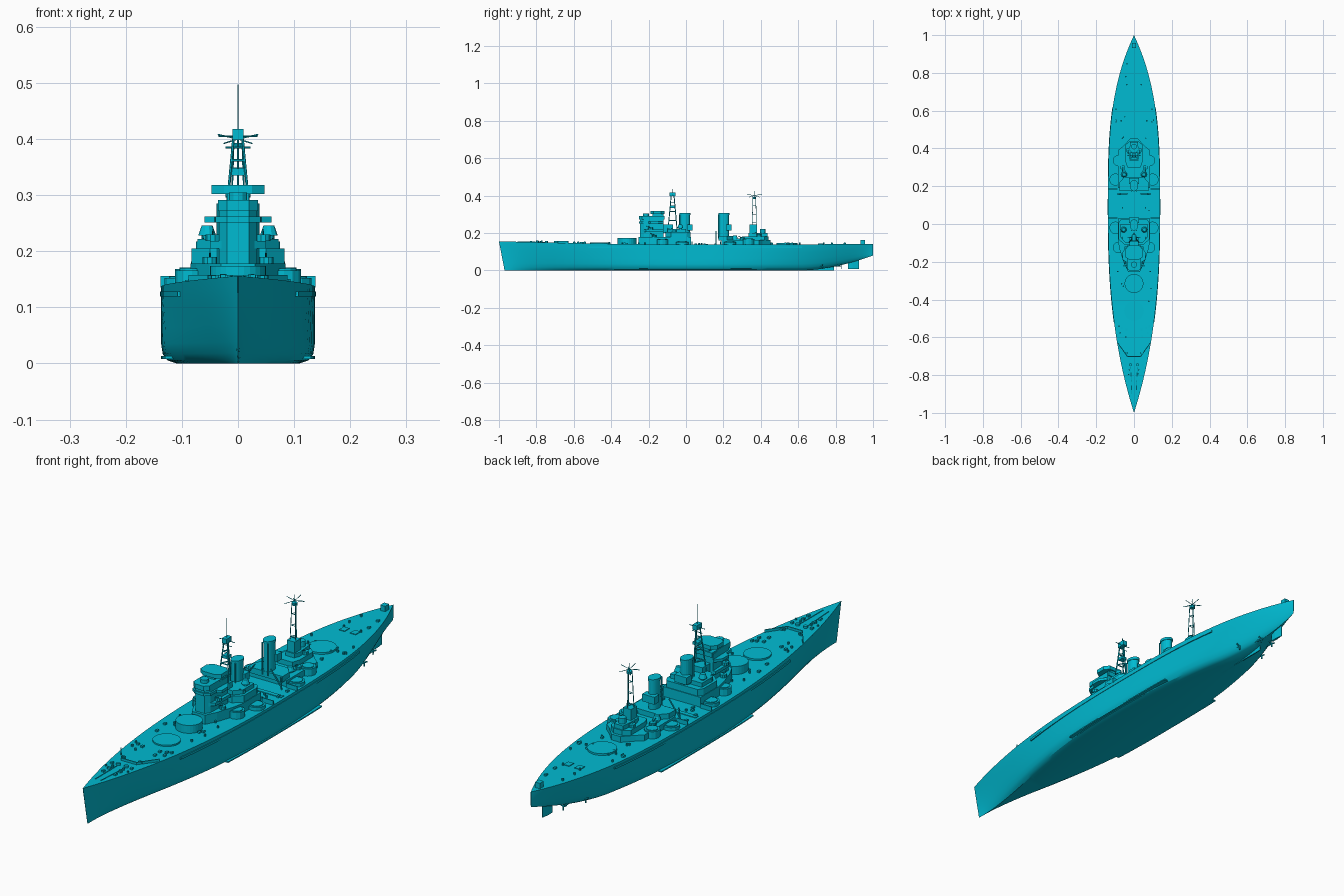
import bpy, bmesh, math, random
from mathutils import Vector

random.seed(4)
PAINT = bpy.data.materials.new("cyan_paint")
PAINT.diffuse_color = (0.0, 0.5, 0.65, 1)


def finish(name, bm, smooth=False):
    bmesh.ops.recalc_face_normals(bm, faces=bm.faces)
    me = bpy.data.meshes.new(name)
    bm.to_mesh(me)
    bm.free()
    me.materials.append(PAINT)
    ob = bpy.data.objects.new(name, me)
    bpy.context.collection.objects.link(ob)
    if smooth:
        bpy.context.view_layer.objects.active = ob
        ob.select_set(True)
        bpy.ops.object.shade_smooth_by_angle(angle=math.radians(30))
        ob.select_set(False)
    return ob


def prism(name, pts, z0, z1, taper=1.0):
    """Extrude a plan outline upwards; taper scales the top about its middle."""
    bm = bmesh.new()
    n = len(pts)
    cx, cy = sum(p[0] for p in pts) / n, sum(p[1] for p in pts) / n
    lo = [bm.verts.new((x, y, z0)) for x, y in pts]
    hi = [bm.verts.new((cx + (x - cx) * taper, cy + (y - cy) * taper, z1)) for x, y in pts]
    bm.faces.new(lo)
    bm.faces.new(hi)
    for i in range(n):
        j = (i + 1) % n
        bm.faces.new((lo[i], lo[j], hi[j], hi[i]))
    return finish(name, bm)


def house(name, half, z0, z1, taper=1.0):
    """Symmetric deckhouse from its starboard outline."""
    pts = half + [(-x, y) for x, y in reversed(half) if x > 0]
    return prism(name, pts, z0, z1, taper)


def box(name, x, y, z, sx, sy, sz):
    """Box resting on z."""
    a, b = sx / 2, sy / 2
    return prism(name, [(x - a, y - b), (x + a, y - b), (x + a, y + b), (x - a, y + b)], z, z + sz)


def drum(name, x, y, z0, z1, r, n=16, ry=None, taper=1.0):
    ry = ry or r
    return prism(name, [(x + r * math.cos(math.tau * i / n), y + ry * math.sin(math.tau * i / n))
                        for i in range(n)], z0, z1, taper)


def rods(name, segs, r=0.0015, n=6):
    """Thin bars between point pairs, in one object."""
    bm = bmesh.new()
    for a, b in segs:
        a, b = Vector(a), Vector(b)
        d = b - a
        m = d.to_track_quat('Z', 'Y').to_matrix().to_4x4()
        m.translation = (a + b) / 2
        bmesh.ops.create_cone(bm, cap_ends=True, segments=n, radius1=r, radius2=r,
                              depth=d.length, matrix=m)
    return finish(name, bm)


def beam(y):
    u = (0.08 - y) / 1.08 if y < 0.08 else (y - 0.08) / 0.92
    return max(0.0005, 0.137 * (1 - min(1, u) ** (2.5 if y < 0.08 else 3.2)))


def deck(y):
    return 0.138 + (0.018 * (-y) ** 1.5 if y < 0 else 0.003 * y)


def keel(y):
    t = max(0, (y - 0.62) / 0.38)
    return 0.08 * t ** 1.7


# Hull: lofted sections blending a full midship shape into fine ends
F = [0, 0.04, 0.12, 0.25, 0.45, 0.7, 0.88, 1]
FULL = [0.80, 0.92, 0.98, 1, 1, 1, 1, 1]
FINE = [0.03, 0.12, 0.26, 0.42, 0.6, 0.82, 0.94, 1]
bm = bmesh.new()
prev = None
N = 56
for i in range(N + 1):
    y = -math.cos(math.pi * i / N)
    full = max(0, 1 - (abs(y - 0.02) / 0.98) ** 2.2)
    side = []
    for f, a, b in zip(F, FULL, FINE):
        z = keel(y) + (deck(y) - keel(y)) * f
        rake = 0.03 * (1 - f) * max(0, (-y - 0.6) / 0.4)
        side.append((beam(y) * (a * full + b * (1 - full)), y + rake, z))
    ring = [bm.verts.new((-x, yy, z)) for x, yy, z in reversed(side)]
    ring += [bm.verts.new(p) for p in side]
    if prev:
        for k in range(len(ring)):
            m = (k + 1) % len(ring)
            bm.faces.new((prev[k], prev[m], ring[m], ring[k]))
    else:
        bm.faces.new(ring)
    prev = ring
bm.faces.new(prev)
finish("hull", bm, True)

# Armour belt ledge and bilge keel on each side
for s, tag in ((1, "starboard"), (-1, "port")):
    for nm, y0, y1, z0, z1, off in (("belt", -0.52, 0.62, 0.119, 0.128, 0.002),
                                    ("bilge_keel", -0.25, 0.35, 0.008, 0.013, 0.0)):
        ys = [y0 + (y1 - y0) * i / 20 for i in range(21)]
        prism(nm + "_" + tag, [(s * (beam(y) + off), y) for y in ys] +
              [(s * (beam(y) - 0.02), y) for y in reversed(ys)], z0, z1)

# Rudder, skeg, shafts and propellers
house("skeg", [(0.004, 0.55), (0.002, 0.79)], 0, 0.03)
house("rudder", [(0.004, 0.865), (0.005, 0.89), (0.001, 0.925)], 0.008, 0.06)
for s in (1, -1):
    for x, ye in ((0.028, 0.83), (0.058, 0.73)):
        rods("shaft", [((s * x, ye - 0.18, 0.028), (s * x, ye, 0.024)),
                       ((s * x, ye - 0.02, 0.024), (s * x * 0.8, ye - 0.02, 0.06))], 0.003)
        rods("propeller", [((s * x + 0.015 * math.cos(a), ye, 0.024 + 0.015 * math.sin(a)),
                            (s * x, ye, 0.024)) for a in (0.5, 2.6, 4.7)], 0.003)

# Main gun barbettes
drum("barbette_a", 0, -0.46, 0.13, 0.150, 0.052, 28)
drum("barbette_b", 0, -0.315, 0.13, 0.174, 0.05, 28)
drum("barbette_aft", 0, 0.54, 0.13, 0.147, 0.055, 28)

# Breakwater on the foredeck
for s in (1, -1):
    prism("breakwater", [(0, -0.705), (s * 0.035, -0.705), (s * 0.088, -0.63),
                         (s * 0.085, -0.628), (s * 0.033, -0.70), (0, -0.70)], 0.14, 0.158)

# Forward superstructure
house("bridge_base", [(0.03, -0.255), (0.052, -0.21), (0.075, -0.14), (0.085, -0.09),
                      (0.085, 0.028)], 0.13, 0.178)
house("hangar", [(0.05, -0.11), (0.083, -0.08), (0.083, 0.005), (0.07, 0.025)], 0.178, 0.205)
house("hangar_roof", [(0.045, -0.10), (0.072, -0.07), (0.072, 0.0)], 0.205, 0.222)
house("bridge_tower", [(0.02, -0.245), (0.034, -0.225), (0.038, -0.12)], 0.17, 0.285)
house("bridge_wing_lower", [(0.025, -0.235), (0.05, -0.215), (0.05, -0.12)], 0.205, 0.218)
house("bridge_wing_middle", [(0.02, -0.25), (0.04, -0.235), (0.042, -0.2), (0.06, -0.19),
                             (0.06, -0.15), (0.04, -0.12)], 0.251, 0.262)
house("compass_platform", [(0.02, -0.25), (0.036, -0.235), (0.036, -0.115)], 0.272, 0.291)
house("upper_platform", [(0.025, -0.19), (0.047, -0.175), (0.047, -0.135), (0.03, -0.115)], 0.302, 0.318)
house("director_stem", [(0.02, -0.18), (0.02, -0.12)], 0.28, 0.305)
drum("director", 0, -0.215, 0.29, 0.305, 0.016, 12)
box("tower_rear", 0, -0.095, 0.2, 0.05, 0.05, 0.045)

# Aft superstructure
house("aft_house", [(0.085, 0.19), (0.085, 0.39), (0.06, 0.41), (0.02, 0.452)], 0.13, 0.163)
house("aft_funnel_house", [(0.078, 0.175), (0.078, 0.22), (0.05, 0.25)], 0.16, 0.184)
house("aft_control_house", [(0.035, 0.30), (0.045, 0.33), (0.045, 0.42), (0.02, 0.44)], 0.16, 0.183)
house("aft_control_upper", [(0.02, 0.335), (0.028, 0.36), (0.02, 0.435)], 0.18, 0.2)
drum("aft_director", 0, 0.41, 0.2, 0.222, 0.015, 12)
box("aft_platform", 0, 0.36, 0.2, 0.035, 0.04, 0.045)

# Funnels with caps and side platforms
for nm, y, zb in (("fore", -0.005, 0.2), ("aft", 0.203, 0.17)):
    drum(nm + "_funnel", 0, y, zb, 0.3, 0.02, 20, 0.027)
    drum(nm + "_funnel_cap", 0, y, 0.296, 0.307, 0.022, 20, 0.03)
    box(nm + "_funnel_platform", 0, y + 0.025, 0.215, 0.055, 0.03, 0.03)
    for s in (1, -1):
        rods(nm + "_steam_pipe", [((s * 0.012, y - 0.029, zb), (s * 0.012, y - 0.029, 0.3))], 0.003)

# Secondary gun pedestals, high-angle directors and light gun tubs
for s in (1, -1):
    for x, y, z, r in ((0.098, -0.02, 0.152, 0.033), (0.082, -0.125, 0.166, 0.03),
                       (0.098, 0.235, 0.152, 0.033), (0.082, 0.335, 0.168, 0.03)):
        drum("secondary_pedestal", s * x, y, 0.13, z, r, 12)
        drum("pedestal_ring", s * x, y, z, z + 0.003, r * 0.75, 12)
    for x, y, z in ((0.055, -0.03, 0.222), (0.052, 0.262, 0.163)):
        drum("director_post", s * x, y, z, z + 0.006, 0.01, 10)
        drum("side_director", s * x, y, z + 0.006, z + 0.024, 0.016, 10, taper=0.6)
    for x, y, z in ((0.062, -0.06, 0.205), (0.045, -0.19, 0.218), (0.06, 0.3, 0.163),
                    (0.03, 0.39, 0.183), (0.05, -0.17, 0.178)):
        drum("gun_tub", s * x, y, z, z + 0.012, 0.013, 10)
        rods("light_gun", [((s * x, y, z + 0.012), (s * x, y - 0.02, z + 0.02))], 0.0018)
    # Screens beside the catapult deck, boats and boat cranes
    for y in (0.032, 0.185):
        box("deck_screen", s * 0.113, y, 0.135, 0.05, 0.004, 0.021)
    drum("ship_boat", s * 0.055, 0.28, 0.163, 0.172, 0.009, 10, 0.03)
    rods("boat_crane", [((s * 0.085, 0.16, 0.135), (s * 0.08, 0.16, 0.185)),
                        ((s * 0.085, 0.16, 0.145), (s * 0.035, 0.16, 0.21))], 0.003)
    # Bow anchor gear
    rods("anchor_chain", [((s * 0.012, -0.9, 0.154), (s * 0.018, -0.74, 0.15))], 0.002)
    drum("capstan", s * 0.018, -0.745, 0.145, 0.158, 0.008, 12)
    drum("bollard", s * 0.05, -0.78, 0.14, 0.157, 0.004, 8)
box("catapult", 0, 0.108, 0.135, 0.25, 0.018, 0.006)


# Masts: tripod legs, cross braces, tops and aerial spreaders
def mast(nm, y, z0, z1, w, d, lean):
    tops = [(0.008, y - 0.007, z1), (-0.008, y - 0.007, z1), (0, y + 0.008, z1)]
    feet = [(w, y - d, z0), (-w, y - d, z0), (0, y + d, z0)]
    segs = list(zip(feet, tops))
    for t in (0.3, 0.55, 0.8):
        ring = [tuple(Vector(a).lerp(Vector(b), t)) for a, b in segs[:3]]
        segs += [(ring[k], ring[(k + 1) % 3]) for k in range(3)]
    rods(nm + "_legs", segs, lean)


mast("foremast", -0.072, 0.21, 0.4, 0.026, 0.025, 0.0025)
box("foremast_top", 0, -0.072, 0.398, 0.02, 0.034, 0.02)
box("foremast_lookout", 0, -0.072, 0.335, 0.024, 0.024, 0.012)
rods("foremast_yards", [((-0.035, -0.072, 0.405), (0.035, -0.072, 0.405)),
                        ((-0.022, -0.072, 0.385), (0.022, -0.072, 0.385)),
                        ((0, -0.072, 0.41), (0, -0.072, 0.435))])
rods("topmast_pole", [((0, -0.072, 0.43), (0, -0.072, 0.497))], 0.0006, 4)
mast("mainmast", 0.365, 0.2, 0.385, 0.014, 0.013, 0.0015)
drum("mainmast_top", 0, 0.365, 0.383, 0.393, 0.011, 10)
star = [math.tau * k / 8 for k in range(8)]
rods("mainmast_spreaders", [((0, 0.365, 0.4), (0.036 * math.cos(a), 0.365 + 0.04 * math.sin(a),
                             0.4 + 0.008 * (-1) ** k)) for k, a in enumerate(star)]
     + [((0, 0.365, 0.39), (0, 0.365, 0.425))], 0.0012)

# Stern house, hatches and scattered deck fittings
box("stern_house", 0, 0.945, 0.137, 0.022, 0.025, 0.026)
for s in (1, -1):
    box("stern_hatch", s * 0.025, 0.72, 0.138, 0.025, 0.03, 0.005)
for y0, y1, count in ((-0.85, -0.52, 12), (-0.42, -0.2, 6), (0.05, 0.17, 5), (0.44, 0.88, 12)):
    for _ in range(count):
        y = random.uniform(y0, y1)
        x = random.uniform(0.35, 0.85) * beam(y)
        for s in (1, -1):
            if random.random() < 0.5:
                drum("deck_vent", s * x, y, 0.13, deck(y) + 0.009, 0.004, 8)
            else:
                box("deck_locker", s * x, y, 0.13, 0.009, 0.012, deck(y) - 0.123)
